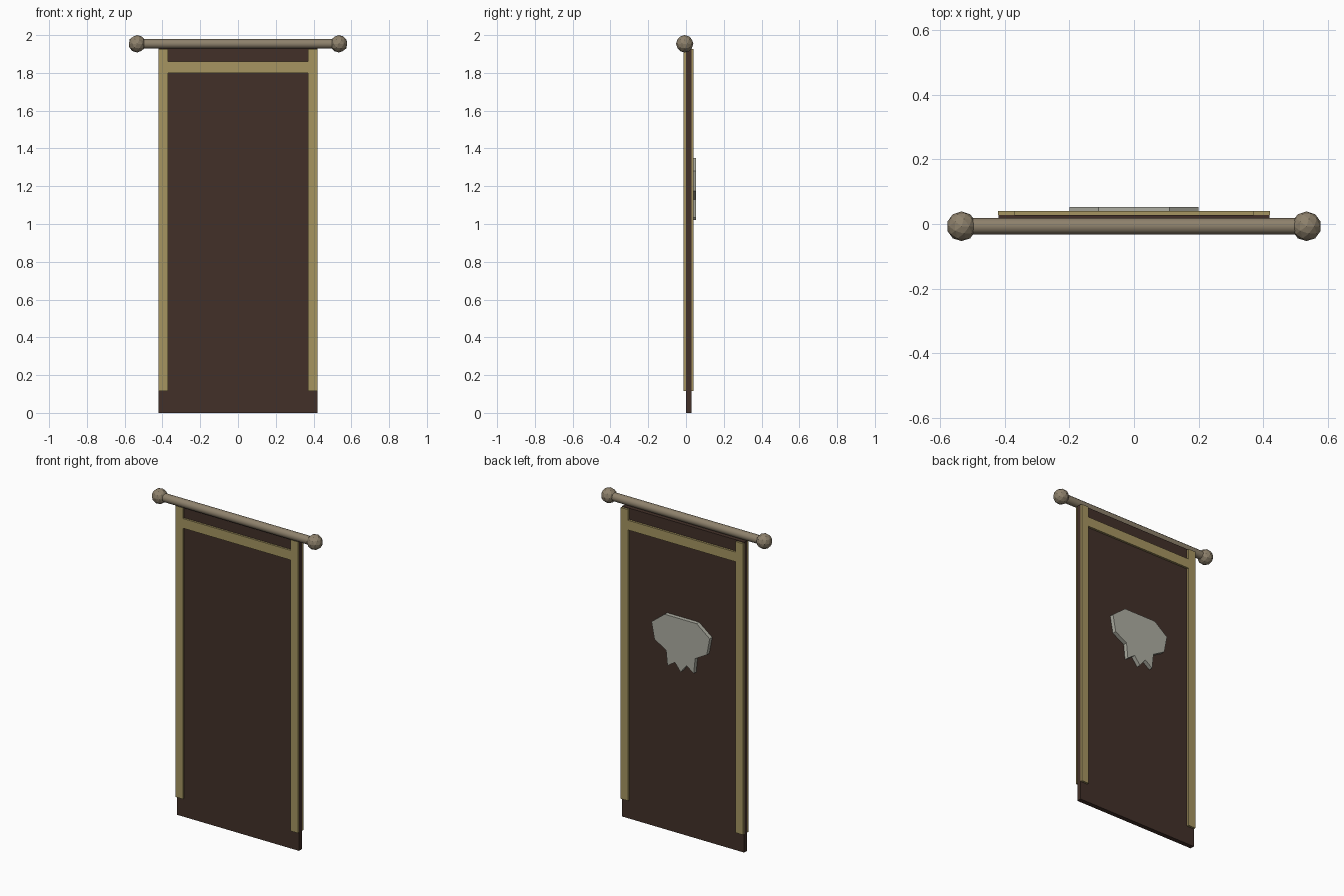
import bpy, bmesh, math

if "Cube" in bpy.data.objects:
    bpy.data.objects.remove(bpy.data.objects["Cube"])


def material(name, rgb):
    m = bpy.data.materials.new(name)
    m.diffuse_color = (*rgb, 1)
    m.use_nodes = True
    m.node_tree.nodes["Principled BSDF"].inputs["Base Color"].default_value = m.diffuse_color
    return m


CLOTH = material("dark_cloth", (0.055, 0.03, 0.022))
GOLD = material("gold_trim", (0.38, 0.30, 0.12))
WOOD = material("pole_wood", (0.27, 0.22, 0.15))
PALE = material("pale_emblem", (0.42, 0.42, 0.36))


def box(name, x0, x1, y0, y1, z0, z1, mat):
    bpy.ops.mesh.primitive_cube_add(
        size=1, location=((x0 + x1) / 2, (y0 + y1) / 2, (z0 + z1) / 2))
    ob = bpy.context.object
    ob.name = name
    ob.scale = (x1 - x0, y1 - y0, z1 - z0)
    bpy.ops.object.transform_apply(location=False, rotation=False, scale=True)
    ob.data.materials.append(mat)
    return ob


# Hanging cloth
box("cloth", -0.42, 0.42, 0, 0.028, 0, 1.93, CLOTH)

# Trim bands on the front and back of the cloth
for face, y0, y1 in (("front", -0.012, 0), ("back", 0.028, 0.041)):
    for side, x0 in (("left", -0.421), ("right", 0.37)):
        box(f"{face}_{side}_trim", x0, x0 + 0.051, y0, y1, 0.115, 1.926, GOLD)
    box(f"{face}_cross_trim", -0.37, 0.37, y0, y1, 1.80, 1.86, GOLD)

# Pole
PY, PZ = -0.007, 1.954
bpy.ops.mesh.primitive_cylinder_add(
    vertices=12, radius=0.0255, depth=1.06, location=(0, PY, PZ),
    rotation=(0, math.pi / 2, 0))
pole = bpy.context.object
pole.name = "pole"
pole.data.materials.append(WOOD)
bpy.ops.object.shade_smooth_by_angle(angle=math.radians(35))

# Faceted pole ends
for side, sx in (("left", -1), ("right", 1)):
    bpy.ops.mesh.primitive_ico_sphere_add(
        subdivisions=2, radius=0.046, location=(sx * 0.534, PY, PZ))
    ob = bpy.context.object
    ob.name = f"{side}_finial"
    ob.data.materials.append(WOOD)

# Emblem on the back: half outline mirrored, then extruded
half = [(0.11, 1.35), (0.20, 1.28), (0.18, 1.175), (0.10, 1.13),
        (0.09, 1.035), (0.04, 1.07)]
outline = half + [(0, 1.02)] + [(-x, z) for x, z in reversed(half)]
bm = bmesh.new()
face = bm.faces.new([bm.verts.new((x, 0.028, z)) for x, z in outline])
ext = bmesh.ops.extrude_face_region(bm, geom=[face])
bmesh.ops.translate(bm, vec=(0, 0.025, 0), verts=[
    g for g in ext["geom"] if isinstance(g, bmesh.types.BMVert)])
bmesh.ops.recalc_face_normals(bm, faces=bm.faces)
me = bpy.data.meshes.new("emblem")
bm.to_mesh(me)
bm.free()
me.materials.append(PALE)
bpy.context.collection.objects.link(bpy.data.objects.new("emblem", me))
